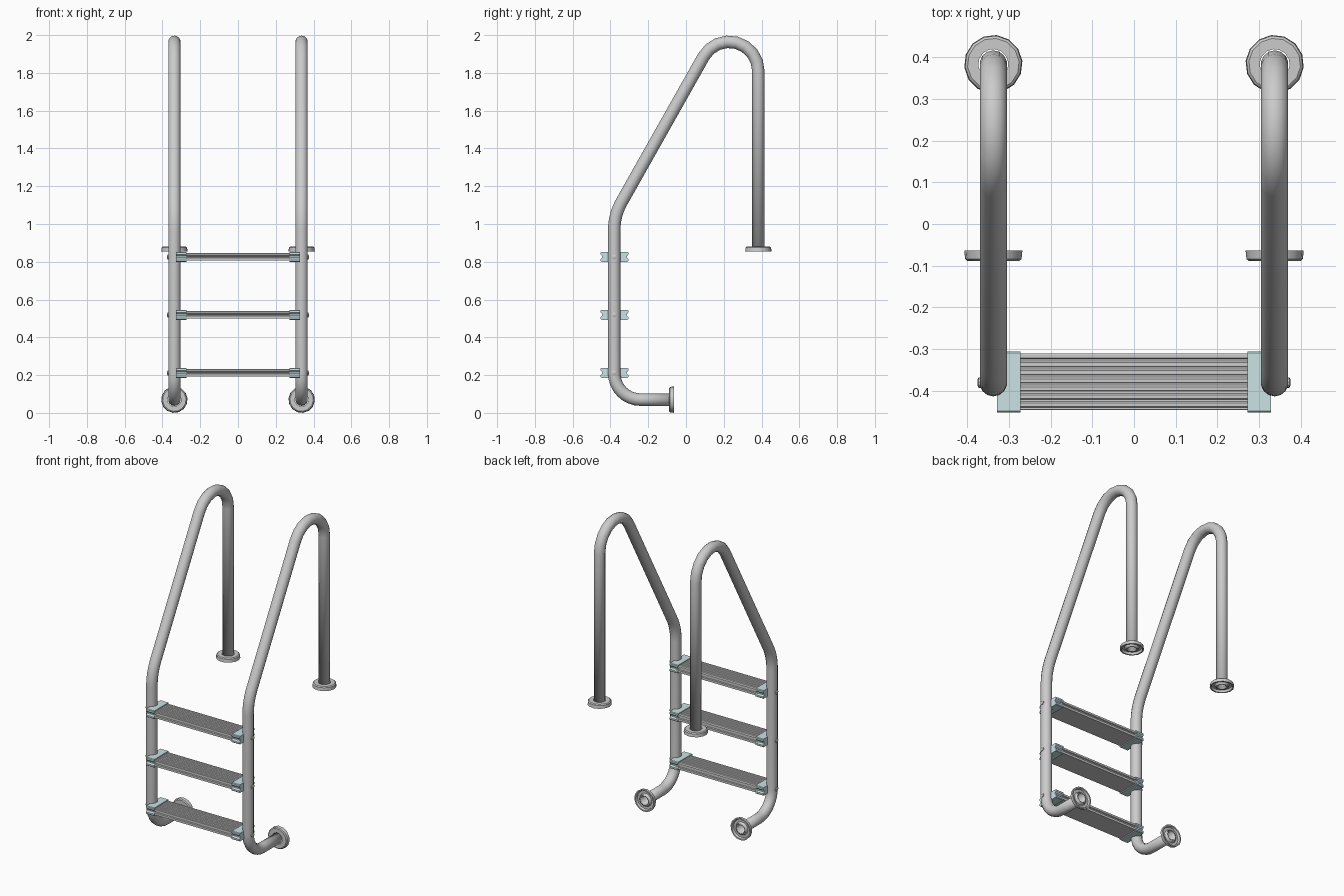
import bpy, bmesh
from math import sin, cos, tan, pi, radians
from mathutils import Vector

if "Cube" in bpy.data.objects:
    bpy.data.objects.remove(bpy.data.objects["Cube"])

RX, RY, TR = 0.337, -0.38, 0.033      # rail x, rail y, tube radius
STEPS = (0.212, 0.519, 0.826)

cap_mat = bpy.data.materials.new("pale_teal_plastic")
cap_mat.diffuse_color = (0.60, 0.76, 0.78, 1)
cap_mat.use_nodes = True
cap_mat.node_tree.nodes["Principled BSDF"].inputs["Base Color"].default_value = cap_mat.diffuse_color


def loft(name, rings, caps=True, loop=False, mirror=False, mat=None, angle=35):
    """Skin a series of closed rings into an object."""
    bm = bmesh.new()
    vs = [[bm.verts.new(p) for p in r] for r in rings]
    pairs = list(zip(vs, vs[1:])) + ([(vs[-1], vs[0])] if loop else [])
    for a, b in pairs:
        for i in range(len(a)):
            j = (i + 1) % len(a)
            bm.faces.new((a[i], a[j], b[j], b[i]))
    if caps and not loop:
        bm.faces.new(vs[0])
        bm.faces.new(vs[-1])
    bmesh.ops.recalc_face_normals(bm, faces=bm.faces[:])
    me = bpy.data.meshes.new(name)
    bm.to_mesh(me)
    bm.free()
    me.shade_smooth()
    me.set_sharp_from_angle(angle=radians(angle))
    ob = bpy.data.objects.new(name, me)
    bpy.context.collection.objects.link(ob)
    if mat:
        me.materials.append(mat)
    if mirror:
        ob.modifiers.new("mirror", "MIRROR").use_axis = (True, False, False)
    return ob


def fillet(points, n=8):
    """Round the corners of a 2D path given as (u, v, radius)."""
    out = []
    for i, (u, v, r) in enumerate(points):
        p = Vector((u, v))
        if r == 0:
            out.append(p)
            continue
        a = (Vector(points[i - 1][:2]) - p).normalized()
        b = (Vector(points[i + 1][:2]) - p).normalized()
        half = a.angle(b) / 2
        c = p + (a + b).normalized() * (r / sin(half))
        s, e = p + a * (r / tan(half)) - c, p + b * (r / tan(half)) - c
        w = s.angle(e)
        for k in range(n + 1):
            t = k / n
            out.append(c + (s * sin((1 - t) * w) + e * sin(t * w)) / sin(w))
    return out


def lathe(name, profile, origin, axis, n, **kw):
    """Revolve (radius, height) profile about an axis through origin."""
    o, d = Vector(origin), Vector(axis)
    e1 = d.orthogonal().normalized()
    e2 = d.cross(e1)
    rings = [[o + d * h + (e1 * cos(2 * pi * k / n) + e2 * sin(2 * pi * k / n)) * r
              for k in range(n)] for r, h in profile]
    return loft(name, rings, mirror=True, **kw)


# Bent tube rails
path = fillet([(-0.066, 0.07, 0), (RY, 0.07, 0.14), (RY, 1.047, 0.30),
               (0.383, 2.40, 0.155), (0.383, 0.857, 0)])
rings = []
for i, p in enumerate(path):
    t = (path[min(i + 1, len(path) - 1)] - path[max(i - 1, 0)]).normalized()
    nrm = Vector((-t.y, t.x))
    ring = []
    for k in range(14):
        q = p + nrm * (TR * cos(2 * pi * k / 14))
        ring.append((RX + TR * sin(2 * pi * k / 14), q.x, q.y))
    rings.append(ring)
rail = loft("rail", rings, caps=False, mirror=True, angle=50)
wall = rail.modifiers.new("wall", "SOLIDIFY")
wall.thickness, wall.offset = 0.007, -1

# Hollow flanges at both ends of each rail
flange = [(0.036, 0.025), (0.062, 0.025), (0.068, 0.020), (0.070, 0.0),
          (0.062, 0.0), (0.058, 0.014), (0.042, 0.014), (0.036, 0.004)]
lathe("deck_flange", flange, (RX, 0.383, 0.855), (0, 0, 1), 14, loop=True)
lathe("wall_flange", flange, (RX, -0.064, 0.07), (0, -1, 0), 14, loop=True)

# Tread section: ribbed top, grooved front and back edges
y0, y1 = -0.445, -0.310
tread = [(y0, -0.020), (y1, -0.020), (y1, -0.006), (y1 - 0.006, -0.003),
         (y1 - 0.006, 0.003), (y1, 0.006), (y1, 0.018)]
ribs = 7
pitch = (y1 - y0) / ribs
for k in range(ribs):
    y = y1 - k * pitch
    tread += [(y - f * pitch, z) for f, z in
              ((0.15, 0.020), (0.6, 0.020), (0.7, 0.017), (0.95, 0.017))]
tread += [(y0, 0.016), (y0, 0.006), (y0 + 0.006, 0.003),
          (y0 + 0.006, -0.003), (y0, -0.006)]

# End cap section: block with notched edges
c0, c1 = -0.452, -0.305
cap = [(c0 + 0.004, -0.026), (c1 - 0.004, -0.026), (c1, -0.022), (c1, -0.012),
       (c1 - 0.008, -0.004), (c1 - 0.008, 0.004), (c1, 0.012), (c1, 0.022),
       (c1 - 0.004, 0.026), (c0 + 0.004, 0.026), (c0, 0.022), (c0, 0.012),
       (c0 + 0.008, 0.004), (c0 + 0.008, -0.004), (c0, -0.012), (c0, -0.022)]

for i, z in enumerate(STEPS, 1):
    loft(f"tread_{i}", [[(x, y, z + h) for y, h in tread] for x in (-0.29, 0.29)],
         angle=30)
    loft(f"tread_end_cap_{i}",
         [[(x, y, z + h) for y, h in cap] for x in (0.272, 0.328)],
         mirror=True, mat=cap_mat, angle=30)
    # Bolt head on the outer side of the rail
    lathe(f"bolt_head_{i}", [(0.013, -0.012), (0.013, 0.002), (0.007, 0.005)],
          (RX + TR, RY, z), (1, 0, 0), 10)
